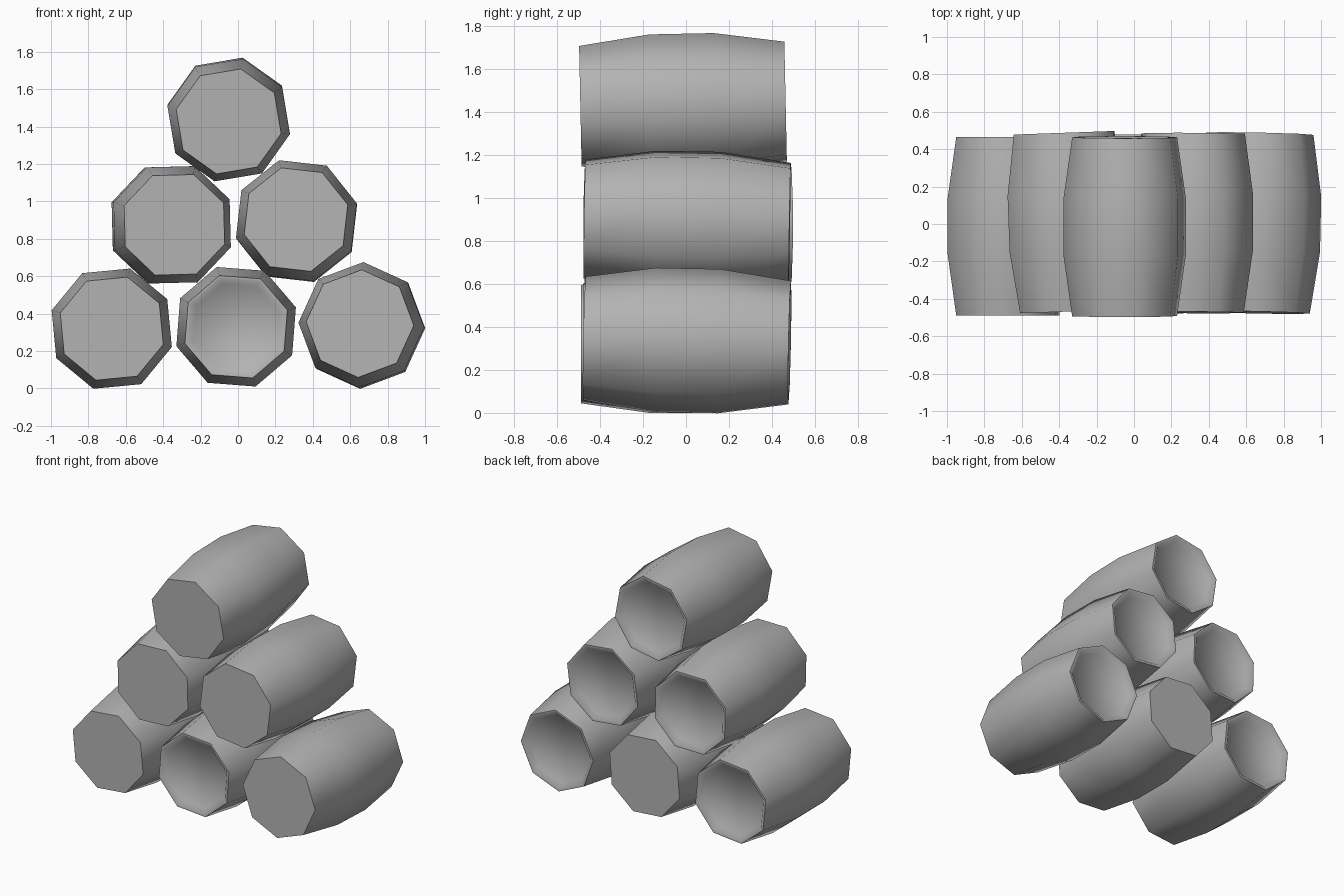
import bpy, bmesh
from math import sin, cos, pi, radians
from mathutils import Matrix, Vector

if "Cube" in bpy.data.objects:
    bpy.data.objects.remove(bpy.data.objects["Cube"])

SIDES = 8
# (position along axis, radius): flat end, bulging staves, rim, shallow dished lid
PROFILE = [(-0.478, 0.288), (-0.15, 0.336), (0.15, 0.336), (0.478, 0.288),
           (0.478, 0.270), (0.450, 0.242)]

# dark grey wood
grey = bpy.data.materials.new("dark_grey")
grey.diffuse_color = (0.45, 0.45, 0.45, 1)
grey.use_nodes = True
grey.node_tree.nodes["Principled BSDF"].inputs["Base Color"].default_value = grey.diffuse_color


def barrel(name, centre, roll, front_shift, flip=False):
    """Eight-sided cask lying along y, dished lid at the back (or front if flipped)."""
    bm = bmesh.new()
    s = -1 if flip else 1
    rings = []
    for y, r in PROFILE:
        ring = []
        for i in range(SIDES):
            a = radians(roll) + i * 2 * pi / SIDES
            ring.append(bm.verts.new((r * cos(a), s * y, r * sin(a))))
        rings.append(ring)
    for a, b in zip(rings, rings[1:]):
        for i in range(SIDES):
            j = (i + 1) % SIDES
            bm.faces.new((a[i], a[j], b[j], b[i]))
    bm.faces.new(rings[0])     # flat bottom
    bm.faces.new(rings[-1])    # recessed lid
    bmesh.ops.recalc_face_normals(bm, faces=bm.faces)
    mesh = bpy.data.meshes.new(name)
    bm.to_mesh(mesh)
    bm.free()
    mesh.materials.append(grey)
    obj = bpy.data.objects.new(name, mesh)
    bpy.context.collection.objects.link(obj)
    # slight careless tilt of the axis so the front end shifts sideways/up
    dx, dz = front_shift
    axis = Vector((-dx / 0.478, 1, -dz / 0.478)).normalized()
    tilt = Vector((0, 1, 0)).rotation_difference(axis).to_matrix().to_4x4()
    obj.matrix_world = Matrix.Translation(centre) @ tilt
    bpy.ops.object.select_all(action='DESELECT')
    obj.select_set(True)
    bpy.context.view_layer.objects.active = obj
    bpy.ops.object.shade_smooth_by_angle(angle=radians(50))
    return obj


# bottom row
barrel("barrel_bottom_left", (-0.675, -0.012, 0.32), 28, (0.0, 0.0))
barrel("barrel_bottom_middle", (-0.01, 0.0, 0.33), 18, (0.0, 0.0), flip=True)
barrel("barrel_bottom_right", (0.662, 0.005, 0.337), 43, (-0.010, 0.010))
# middle row
barrel("barrel_middle_left", (-0.357, 0.01, 0.875), 24, (0.017, 0.0))
barrel("barrel_middle_right", (0.313, 0.005, 0.895), 16, (-0.003, 0.008))
# top
barrel("barrel_top", (-0.05, -0.014, 1.438), 32, (0.0, -0.010))
